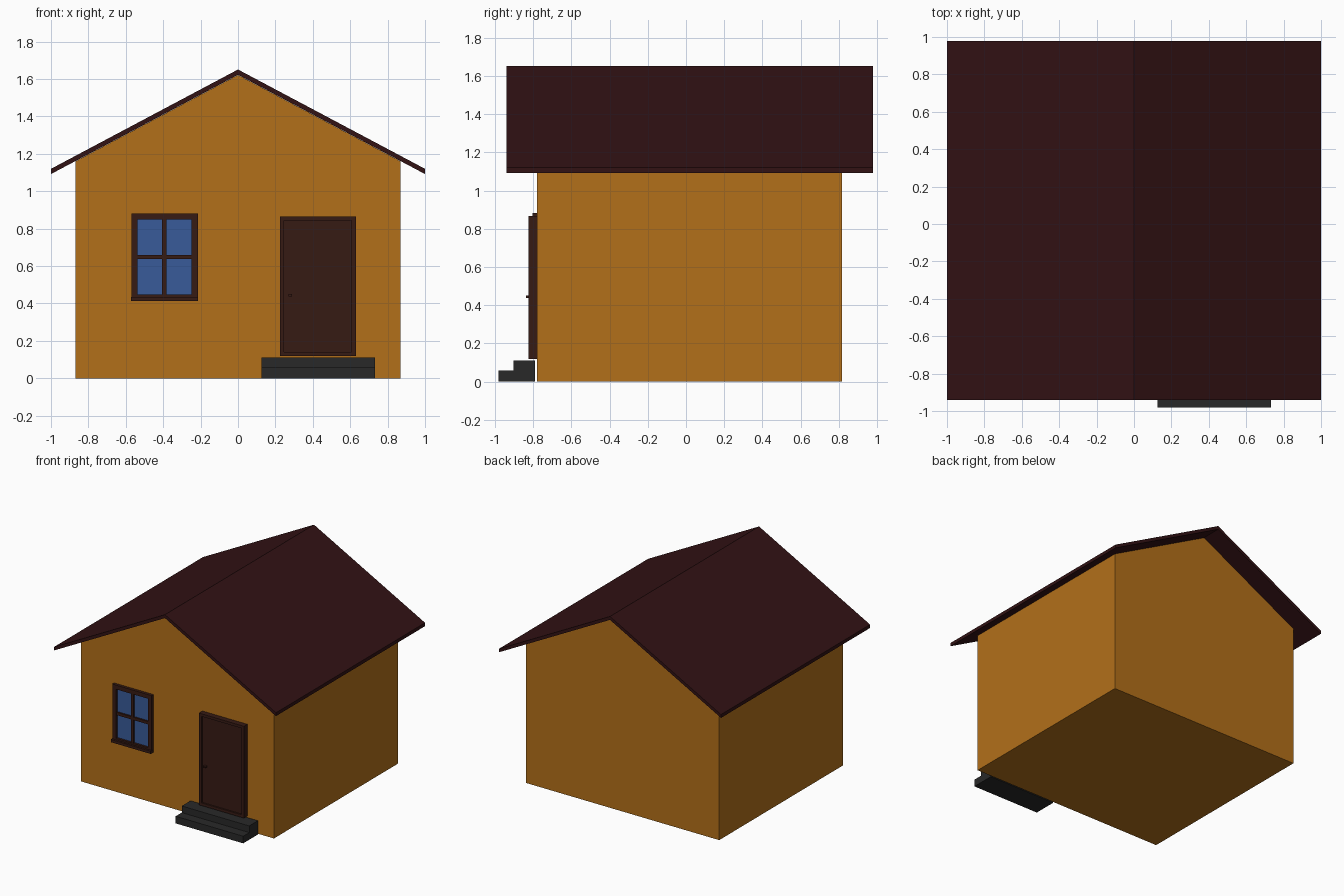
import bpy, bmesh

if "Cube" in bpy.data.objects:
    bpy.data.objects.remove(bpy.data.objects["Cube"])


def material(name, rgb):
    m = bpy.data.materials.new(name)
    m.diffuse_color = (*rgb, 1)
    m.use_nodes = True
    m.node_tree.nodes["Principled BSDF"].inputs["Base Color"].default_value = m.diffuse_color
    return m


WALL = material("ochre", (0.45, 0.162, 0.01))
ROOF = material("dark_red", (0.032, 0.006, 0.007))
WOOD = material("dark_wood", (0.037, 0.0105, 0.007))
GLASS = material("blue_glass", (0.04, 0.105, 0.32))
STONE = material("dark_stone", (0.022, 0.022, 0.022))


def prism(name, profile, axis, lo, hi, mat):
    """Extrude a 2D profile: (x, z) along y, or (y, z) along x."""
    bm = bmesh.new()
    put = (lambda a, b: (a, lo, b)) if axis == "y" else (lambda a, b: (lo, a, b))
    face = bm.faces.new([bm.verts.new(put(a, b)) for a, b in profile])
    ext = bmesh.ops.extrude_face_region(bm, geom=[face])
    d = hi - lo
    bmesh.ops.translate(bm, vec=(0, d, 0) if axis == "y" else (d, 0, 0),
                        verts=[v for v in ext["geom"] if isinstance(v, bmesh.types.BMVert)])
    bmesh.ops.recalc_face_normals(bm, faces=bm.faces)
    mesh = bpy.data.meshes.new(name)
    bm.to_mesh(mesh)
    bm.free()
    mesh.materials.append(mat)
    obj = bpy.data.objects.new(name, mesh)
    bpy.context.collection.objects.link(obj)
    return obj


def box(name, x0, x1, y0, y1, z0, z1, mat):
    return prism(name, [(x0, z0), (x1, z0), (x1, z1), (x0, z1)], "y", y0, y1, mat)


def frame(name, x0, x1, y0, y1, z0, z1, w, mat):
    """Two full-height jambs with two rails between them."""
    box(name + "_left", x0, x0 + w, y0, y1, z0, z1, mat)
    box(name + "_right", x1 - w, x1, y0, y1, z0, z1, mat)
    box(name + "_bottom", x0 + w, x1 - w, y0, y1, z0, z0 + w, mat)
    box(name + "_top", x0 + w, x1 - w, y0, y1, z1 - w, z1, mat)


# House body with gables
prism("walls", [(-0.87, 0), (0.87, 0), (0.87, 1.16), (0, 1.622), (-0.87, 1.16)],
      "y", -0.78, 0.815, WALL)

# Thin gabled roof with vertical eave ends
prism("roof", [(-1, 1.092), (0, 1.623), (1, 1.092), (1, 1.12), (0, 1.651), (-1, 1.12)],
      "y", -0.94, 0.978, ROOF)

# Door, frame and small handle
frame("door_frame", 0.225, 0.63, -0.824, -0.775, 0.118, 0.866, 0.022, WOOD)
box("door_panel", 0.247, 0.608, -0.812, -0.775, 0.14, 0.844, WOOD)
box("door_handle", 0.27, 0.29, -0.837, -0.81, 0.438, 0.45, WOOD)

# Window: frame, sill, crossing bars and glass
frame("window_frame", -0.57, -0.215, -0.804, -0.775, 0.415, 0.882, 0.034, WOOD)
box("window_sill", -0.572, -0.213, -0.82, -0.775, 0.414, 0.436, WOOD)
box("window_mullion", -0.405, -0.382, -0.80, -0.775, 0.449, 0.848, WOOD)
box("window_transom", -0.536, -0.249, -0.80, -0.775, 0.637, 0.66, WOOD)
box("window_glass", -0.536, -0.249, -0.786, -0.775, 0.449, 0.848, GLASS)

# Two entrance steps
prism("steps", [(-0.98, 0), (-0.79, 0), (-0.79, 0.112), (-0.902, 0.112),
                (-0.902, 0.058), (-0.98, 0.058)], "x", 0.125, 0.733, STONE)
